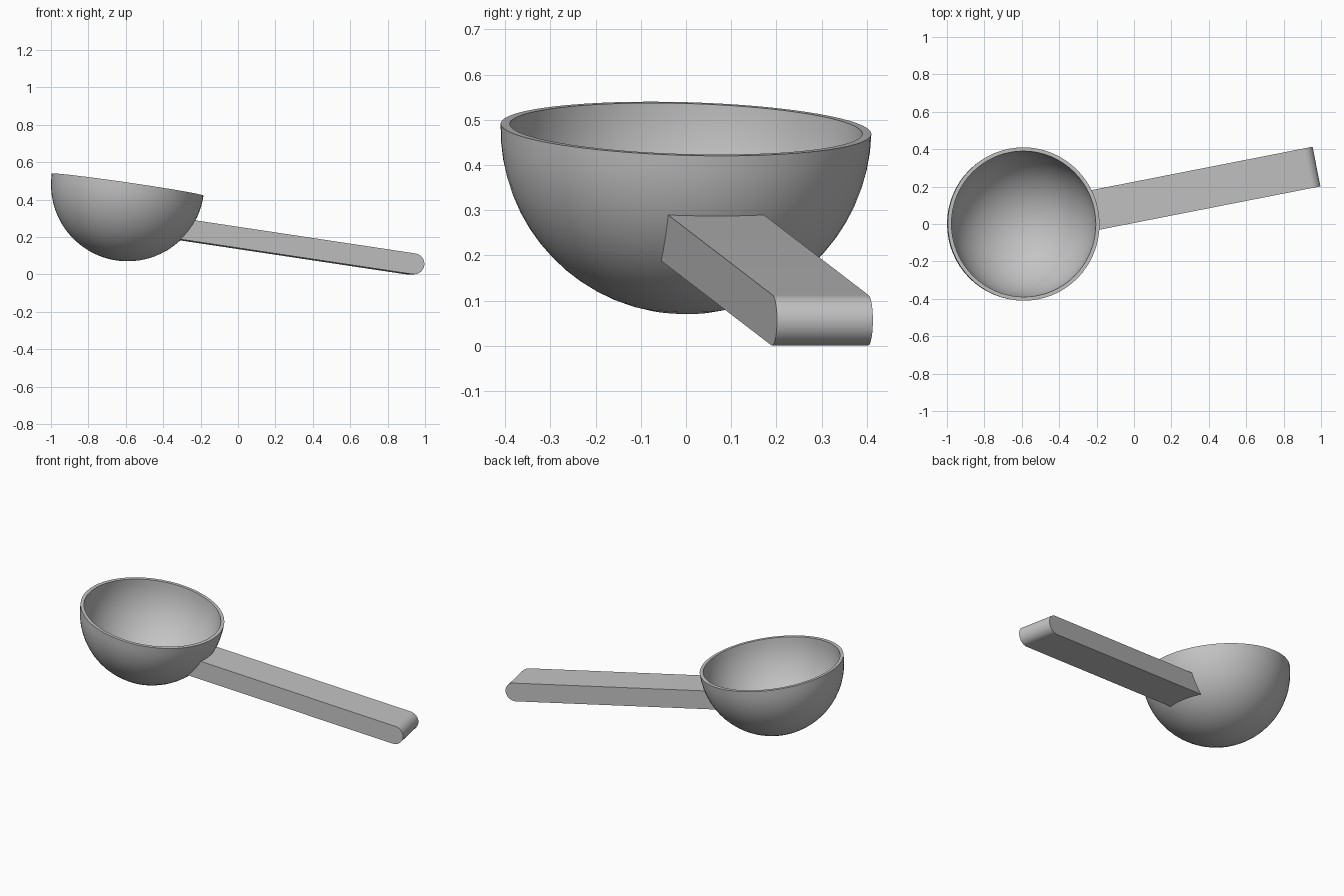
import bpy, bmesh
from math import sin, cos, pi, radians
from mathutils import Matrix

cube = bpy.data.objects.get("Cube")
if cube:
    bpy.data.objects.remove(cube, do_unlink=True)

OUTER, INNER = 0.41, 0.39          # bowl radii
HALF_W, HALF_T = 0.108, 0.056      # handle half width and half thickness
AXIS_Z, TIP = -0.194, 1.585        # handle axis height and tip arc centre
POSE = (Matrix.Translation((-0.59, 0, 0.48))
        @ Matrix.Rotation(radians(11.1), 4, 'Z')
        @ Matrix.Rotation(radians(8.4), 4, 'Y'))

grey = bpy.data.materials.new("grey")
grey.use_nodes = True
grey.diffuse_color = (0.55, 0.55, 0.55, 1)
grey.node_tree.nodes["Principled BSDF"].inputs["Base Color"].default_value = grey.diffuse_color


def finish(bm, name):
    """Turn a bmesh into a posed object."""
    bmesh.ops.remove_doubles(bm, verts=bm.verts, dist=1e-5)
    bmesh.ops.recalc_face_normals(bm, faces=bm.faces)
    bm.transform(POSE)
    mesh = bpy.data.meshes.new(name)
    bm.to_mesh(mesh)
    bm.free()
    mesh.materials.append(grey)
    obj = bpy.data.objects.new(name, mesh)
    bpy.context.collection.objects.link(obj)
    return obj


def activate(obj):
    bpy.ops.object.select_all(action='DESELECT')
    obj.select_set(True)
    bpy.context.view_layer.objects.active = obj


# Bowl: hollow hemisphere lathed from its wall section
STEPS = 16
angles = [i * pi / 2 / STEPS for i in range(STEPS + 1)]
section = [(OUTER * sin(a), -OUTER * cos(a)) for a in angles]
section += [(INNER * sin(a), -INNER * cos(a)) for a in reversed(angles)]
bm = bmesh.new()
verts = [bm.verts.new((r, 0, z)) for r, z in section]
edges = [bm.edges.new(pair) for pair in zip(verts, verts[1:])]
bmesh.ops.spin(bm, geom=verts + edges, cent=(0, 0, 0), axis=(0, 0, 1),
               angle=2 * pi, steps=64, use_merge=False)
bowl = finish(bm, "bowl")

# Handle: flat bar with a half-round tip
side = [(0.2, AXIS_Z + HALF_T), (0.2, AXIS_Z - HALF_T)]
side += [(TIP + HALF_T * cos(a), AXIS_Z + HALF_T * sin(a))
         for a in (-pi / 2 + i * pi / 16 for i in range(17))]
bm = bmesh.new()
face = bm.faces.new([bm.verts.new((x, -HALF_W, z)) for x, z in side])
extruded = bmesh.ops.extrude_face_region(bm, geom=[face])["geom"]
bmesh.ops.translate(bm, vec=(0, 2 * HALF_W, 0),
                    verts=[v for v in extruded if isinstance(v, bmesh.types.BMVert)])
handle = finish(bm, "handle")

# Trim the handle root so that it ends inside the bowl wall
bm = bmesh.new()
bmesh.ops.create_uvsphere(bm, u_segments=64, v_segments=32, radius=(OUTER + INNER) / 2)
cutter = finish(bm, "root_cutter")
cutter.hide_render = True
trim = handle.modifiers.new("trim", 'BOOLEAN')
trim.operation = 'DIFFERENCE'
trim.solver = 'EXACT'
trim.object = cutter
activate(handle)
bpy.ops.object.modifier_apply(modifier=trim.name)
bpy.data.objects.remove(cutter, do_unlink=True)

for part in (bowl, handle):
    activate(part)
    bpy.ops.object.shade_smooth_by_angle(angle=radians(30))
